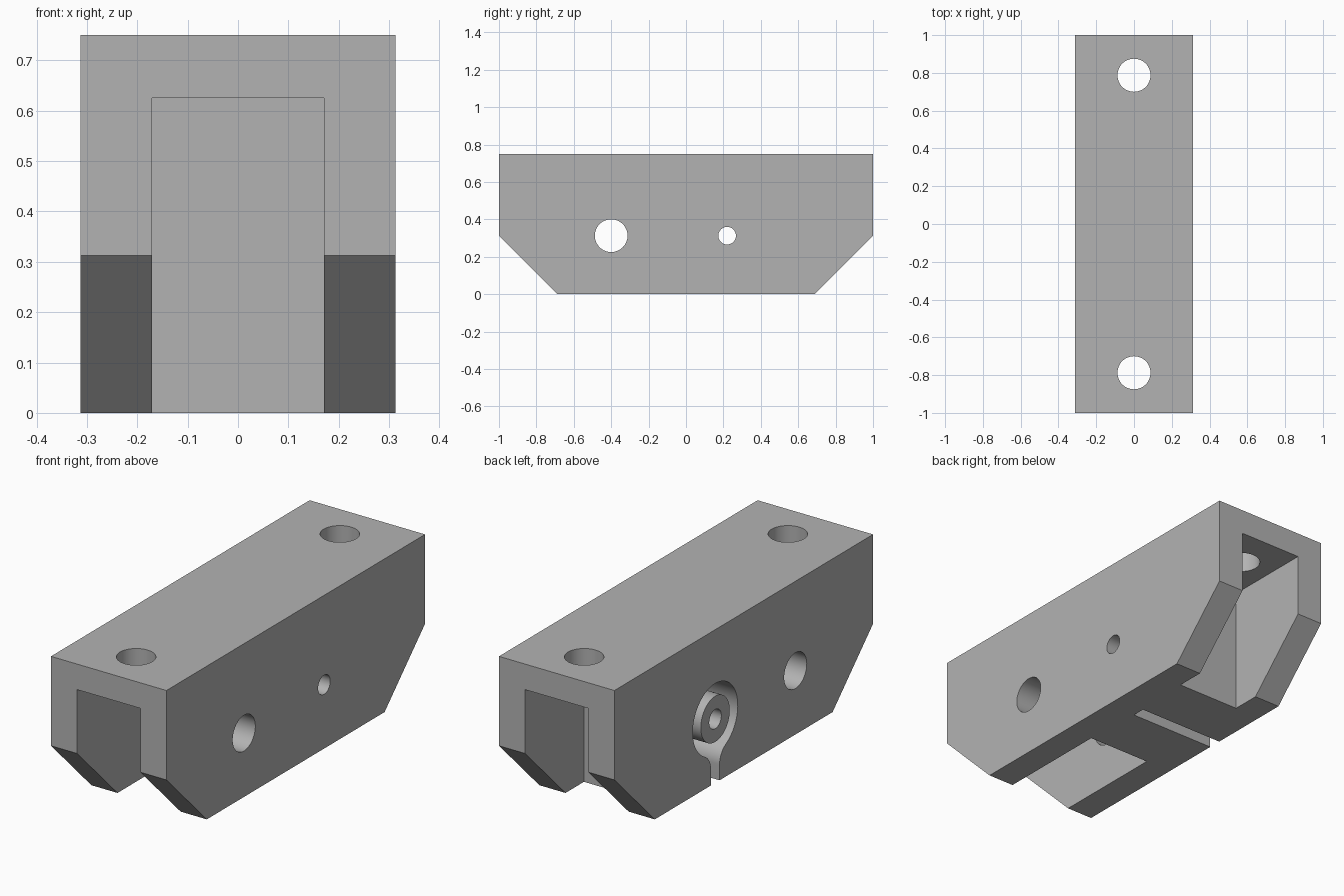
import bpy, math
from mathutils import Vector

cube = bpy.data.objects.get("Cube")
if cube:
    bpy.data.objects.remove(cube, do_unlink=True)

HALF_W, HEIGHT, MID_Z = 0.3125, 0.75, 0.3125
BIG_R, SMALL_R = 0.0875, 0.047
BOSS_Y = 0.22

grey = bpy.data.materials.new("plain_grey")
grey.use_nodes = True
colour = (0.45, 0.45, 0.45, 1)
grey.diffuse_color = colour
grey.node_tree.nodes["Principled BSDF"].inputs["Base Color"].default_value = colour


def prism(name, profile, x0, x1):
    """Extrude a (y, z) profile along x."""
    n = len(profile)
    verts = [(x, y, z) for x in (x0, x1) for y, z in profile]
    faces = [tuple(range(n))[::-1], tuple(range(n, 2 * n))]
    faces += [(i, (i + 1) % n, n + (i + 1) % n, n + i) for i in range(n)]
    mesh = bpy.data.meshes.new(name)
    mesh.from_pydata(verts, [], faces)
    mesh.materials.append(grey)
    obj = bpy.data.objects.new(name, mesh)
    bpy.context.collection.objects.link(obj)
    return obj


def arc(cy, cz, r, a0, a1, steps):
    return [(cy + r * math.cos(a0 + (a1 - a0) * i / steps),
             cz + r * math.sin(a0 + (a1 - a0) * i / steps)) for i in range(steps + 1)]


def disc(cy, cz, r):
    return arc(cy, cz, r, 0, math.tau, 64)[:-1]


def box(name, y0, y1, z0, z1, half_x):
    return prism(name, [(y0, z0), (y1, z0), (y1, z1), (y0, z1)], -half_x, half_x)


def combine(target, tool, operation="DIFFERENCE"):
    mod = target.modifiers.new(tool.name, "BOOLEAN")
    mod.operation, mod.solver, mod.object = operation, "EXACT", tool
    bpy.context.view_layer.objects.active = target
    bpy.ops.object.modifier_apply(modifier=mod.name)
    bpy.data.objects.remove(tool, do_unlink=True)


# Block with chamfered lower ends
body = prism("channel_block", [(-0.6875, 0), (0.6875, 0), (1, MID_Z), (1, HEIGHT),
                               (-1, HEIGHT), (-1, MID_Z)], -HALF_W, HALF_W)

# Open channels at both ends, leaving a solid web between them
combine(body, box("front_channel", -1.1, -0.11, -0.1, 0.625, 0.171))
combine(body, box("back_channel", 0.545, 1.1, -0.1, 0.625, 0.171))

# Keyhole recess: circle flowing through fillets into a narrow slot
R, SLOT, FILLET = 0.174, 0.033, 0.094
dy = SLOT + FILLET
dz = math.sqrt((R + FILLET) ** 2 - dy ** 2)
tilt = math.atan2(dz, dy)
side = arc(dy, -dz, FILLET, math.pi, math.pi - tilt, 12)
top = arc(0, 0, R, -tilt, math.pi + tilt, 56)
half = [(SLOT, -0.4)] + side
outline = half + top[1:-1] + [(-y, z) for y, z in reversed(half)]
keyhole = [(BOSS_Y + y, MID_Z + z) for y, z in outline]
combine(body, prism("keyhole_recess", keyhole, -0.4, 0.157))

# Round boss standing in the recess, flush with the side
combine(body, prism("boss", disc(BOSS_Y, MID_Z, 0.112), -HALF_W, 0.2), "UNION")

# Cross holes
combine(body, prism("boss_hole", disc(BOSS_Y, MID_Z, SMALL_R), -0.5, 0.5))
combine(body, prism("cross_hole", disc(-0.4, MID_Z, BIG_R), -0.5, 0.5))

# Mounting holes through the top
for y in (-0.7875, 0.7875):
    hole = prism("mounting_hole", disc(0, 0, BIG_R), -0.2, 0.2)
    hole.rotation_euler.y = math.pi / 2
    hole.location = Vector((0, y, HEIGHT))
    bpy.context.view_layer.update()
    combine(body, hole)

# V notches on the upper and lower edges of one side
for edge, inward in ((HEIGHT, -1), (0, 1)):
    out = edge - inward * 0.09
    notch = [(-0.1, out), (0.1, out), (0, edge + inward * 0.09)]
    combine(body, prism("edge_notch", notch[::-inward], -0.4, -0.25))

bpy.ops.object.select_all(action="DESELECT")
body.select_set(True)
bpy.context.view_layer.objects.active = body
bpy.ops.object.shade_smooth_by_angle(angle=math.radians(30))
